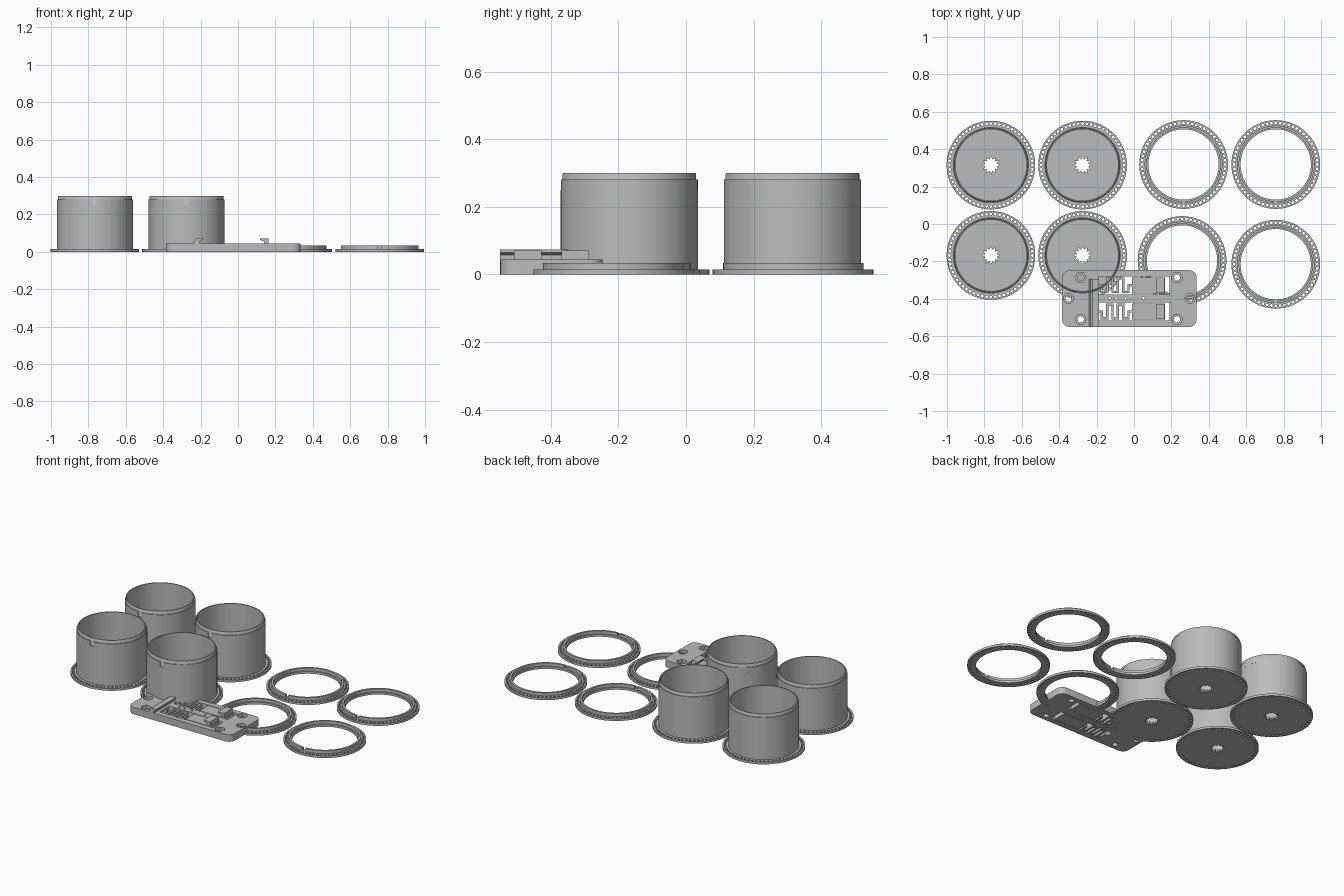
import bpy, bmesh, math
from mathutils import Matrix

if "Cube" in bpy.data.objects:
    bpy.data.objects.remove(bpy.data.objects["Cube"])

grey = bpy.data.materials.new("plain_grey")
grey.diffuse_color = (0.5, 0.5, 0.5, 1)
grey.use_nodes = True
grey.node_tree.nodes["Principled BSDF"].inputs["Base Color"].default_value = grey.diffuse_color


def add(name, mesh, loc=(0, 0, 0)):
    ob = bpy.data.objects.new(name, mesh)
    ob.location = loc
    bpy.context.collection.objects.link(ob)
    return ob


def finish(bm, name):
    """Turn a bmesh into a grey mesh that is smooth below 30 degrees."""
    bmesh.ops.remove_doubles(bm, verts=bm.verts, dist=1e-5)
    bmesh.ops.recalc_face_normals(bm, faces=bm.faces)
    mesh = bpy.data.meshes.new(name)
    bm.to_mesh(mesh)
    bm.free()
    mesh.materials.append(grey)
    mesh.shade_smooth()
    mesh.set_sharp_from_angle(angle=math.radians(30))
    return mesh


def circle(r, n, cx=0, cy=0, turn=0):
    return [(cx + r * math.cos(turn + 2 * math.pi * i / n),
             cy + r * math.sin(turn + 2 * math.pi * i / n)) for i in range(n)]


def rect(x0, x1, y0, y1):
    return [(x0, y0), (x1, y0), (x1, y1), (x0, y1)]


def sheet(name, loops, z0, z1):
    """Flat sheet: first loop is the outline, the others are holes."""
    cu = bpy.data.curves.new(name, 'CURVE')
    cu.dimensions, cu.fill_mode, cu.extrude = '2D', 'BOTH', (z1 - z0) / 2
    for pts in loops:
        sp = cu.splines.new('POLY')
        sp.points.add(len(pts) - 1)
        for p, (x, y) in zip(sp.points, pts):
            p.co = (x, y, 0, 1)
        sp.use_cyclic_u = True
    tmp = add("tmp", cu)
    dg = bpy.context.evaluated_depsgraph_get()
    raw = bpy.data.meshes.new_from_object(tmp.evaluated_get(dg))
    bm = bmesh.new()
    bm.from_mesh(raw)
    bmesh.ops.translate(bm, verts=bm.verts, vec=(0, 0, (z0 + z1) / 2))
    bpy.data.objects.remove(tmp)
    bpy.data.curves.remove(cu)
    bpy.data.meshes.remove(raw)
    return finish(bm, name)


def lathe(bm, profile, gap=0, n=96):
    """Revolve a closed (r, z) profile, leaving a gap at the front."""
    a0 = -math.pi / 2 + gap / 2
    count = n + 1 if gap else n
    rows = []
    for i in range(count):
        a = a0 + (2 * math.pi - gap) * i / n
        rows.append([bm.verts.new((r * math.cos(a), r * math.sin(a), z)) for r, z in profile])
    k = len(profile)
    for i in range(n):
        a, b = rows[i], rows[(i + 1) % count]
        for j in range(k):
            bm.faces.new((a[j], b[j], b[(j + 1) % k], a[(j + 1) % k]))
    if gap:
        bm.faces.new(rows[0])
        bm.faces.new(rows[-1])


def prism(name, profile, y0, y1):
    """Extrude an (x, z) profile along y."""
    bm = bmesh.new()
    f = bm.faces.new([bm.verts.new((x, y0, z)) for x, z in profile])
    ext = bmesh.ops.extrude_face_region(bm, geom=[f])
    bmesh.ops.translate(bm, vec=(0, y1 - y0, 0),
                        verts=[v for v in ext['geom'] if isinstance(v, bmesh.types.BMVert)])
    return add(name, finish(bm, name))


# Flange shared by cups and rings: outline and a row of small holes
R, T = 0.237, 0.014
flange = [circle(R, 96)]
holes = [circle(0.0075, 10, *p) for p in circle(0.222, 60)]

# Cup: perforated base with a toothed hole
star = [(r * math.cos(math.pi * i / 12), r * math.sin(math.pi * i / 12))
        for i in range(24) for r in [0.047 if i % 2 == 0 else 0.031]]
cup_base = sheet("cup_base", flange + holes + [star], 0, T)

# Cup: wall with stepped lip, front locking notch and raised floor band
bm = bmesh.new()
lathe(bm, [(0.190, T), (0.198, T), (0.198, 0.296), (0.196, 0.30), (0.190, 0.30)])
lathe(bm, [(0.198, T), (0.203, T), (0.203, 0.25), (0.198, 0.25)])
lathe(bm, [(0.198, 0.25), (0.203, 0.25), (0.203, 0.28), (0.198, 0.28)], gap=0.12)
lathe(bm, [(0.134, T), (0.190, T), (0.190, 0.019), (0.134, 0.019)])
cup_wall = finish(bm, "cup_wall")

for x in (-0.765, -0.275):
    for y in (-0.168, 0.315):
        add("cup_base", cup_base, (x, y, 0))
        add("cup_wall", cup_wall, (x, y, 0))

# Lid ring: perforated flange and a collar with a front gap
ring_flange = sheet("ring_flange", flange + holes + [circle(0.188, 96)], 0, T)
bm = bmesh.new()
lathe(bm, [(0.196, T), (0.208, T), (0.208, 0.033), (0.196, 0.033)], gap=0.09)
ring_collar = finish(bm, "ring_collar")
for x, y in ((0.265, 0.318), (0.758, 0.318), (0.257, -0.195), (0.758, -0.215)):
    add("ring_flange", ring_flange, (x, y, 0))
    add("ring_collar", ring_collar, (x, y, 0))

# Clip plate: rounded outline, two windows, screw holes and nut pockets
X0, X1, Y0, Y1, TOP, MID = -0.385, 0.335, -0.55, -0.247, 0.044, -0.398
outline = []
for cx, cy, a in ((X1, Y1, 0), (X0, Y1, 1), (X0, Y0, 2), (X1, Y0, 3)):
    sx, sy = (1 if cx > 0 else -1), (1 if cy > MID else -1)
    for i in range(7):
        t = (a + i / 6) * math.pi / 2
        outline.append((cx - 0.04 * sx + 0.04 * math.cos(t), cy - 0.04 * sy + 0.04 * math.sin(t)))
windows = [rect(-0.187, 0.19, MID + s * 0.07 - 0.048, MID + s * 0.07 + 0.048) for s in (-1, 1)]
dots = [circle(0.007, 10, x, MID) for x in (-0.13, -0.095, -0.045, 0.05)]
corners = [(x, MID + s * 0.112) for x in (-0.285, 0.23) for s in (-1, 1)]
ends = [(-0.35, MID), (0.3, MID)]
lower = [circle(0.017, 20, *p) for p in corners + ends]
upper = [circle(0.031, 6, *p) for p in corners] + [circle(0.027, 20, *p) for p in ends]
add("clip_plate_lower", sheet("clip_plate_lower", [outline] + windows + dots + lower, 0, 0.024))
add("clip_plate_upper", sheet("clip_plate_upper", [outline] + windows + dots + upper, 0.024, TOP))

# Hooked ridge across the clip plate
prism("hook_ridge", [(-0.24, TOP), (-0.205, TOP), (-0.205, 0.058), (-0.187, 0.064),
                     (-0.187, 0.073), (-0.222, 0.073), (-0.232, 0.066)], Y0, -0.293)

for s in (-1, 1):
    c = MID + s * 0.07
    # Sliding latch with an overhanging catch
    prism("latch_slider", [(-0.01, 0), (0.165, 0), (0.165, TOP), (-0.01, TOP)], c - 0.043, c + 0.043)
    prism("latch_catch", [(0.138, TOP), (0.162, TOP), (0.162, 0.071), (0.117, 0.071), (0.117, 0.064),
                          (0.138, 0.056)], c - 0.041, c + 0.041)
    # Zigzag spring between the plate and the latch
    pts, w = [(-0.19, c)], 0.006
    legs = [-0.172 + 0.0285 * i for i in range(6)]
    for i, x in enumerate(legs):
        e = 0.036 if i % 2 else -0.036
        start = c if i == 0 else c - e
        pts += [(x, start), (x, c + e if i < 5 else c)]
    pts.append((-0.005, c))
    bm = bmesh.new()
    for (ax, ay), (bx, by) in zip(pts, pts[1:]):
        size = (abs(bx - ax) + 2 * w, abs(by - ay) + 2 * w, 0.04, 1)
        bmesh.ops.create_cube(bm, size=1, matrix=Matrix.Translation(
            ((ax + bx) / 2, (ay + by) / 2, 0.02)) @ Matrix.Diagonal(size))
    add("zigzag_spring", finish(bm, "zigzag_spring"))
